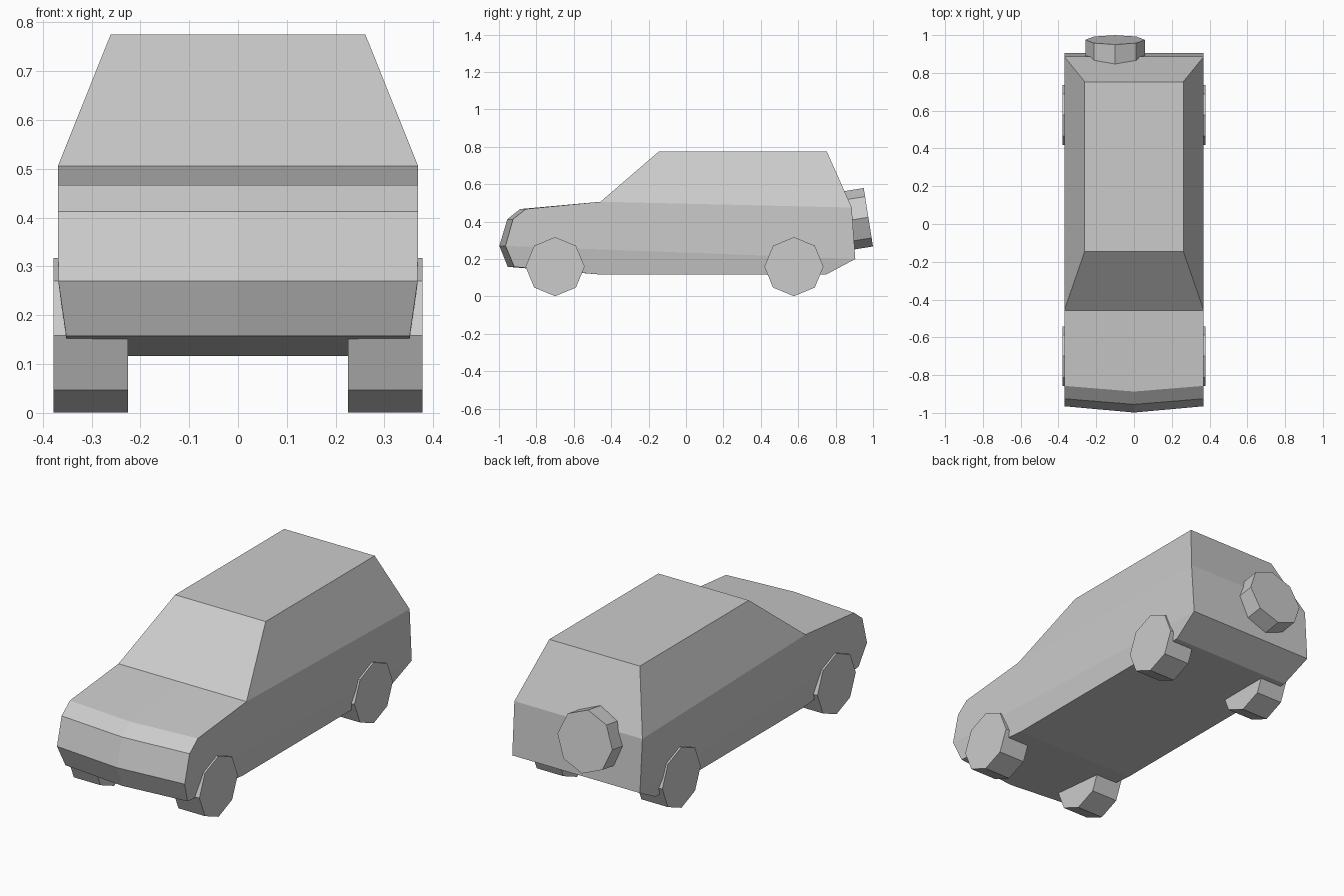
import bpy, bmesh, math
from mathutils import Matrix

if "Cube" in bpy.data.objects:
    bpy.data.objects.remove(bpy.data.objects["Cube"])


def finish(bm, name):
    bmesh.ops.recalc_face_normals(bm, faces=bm.faces)
    mesh = bpy.data.meshes.new(name)
    bm.to_mesh(mesh)
    bm.free()
    obj = bpy.data.objects.new(name, mesh)
    bpy.context.collection.objects.link(obj)
    return obj


# Car body: closed side profile (half width, y at side, y at centre, z)
profile = [
    (0.352, -0.918, -0.953, 0.158),  # 0 front bottom edge
    (0.368, -0.965, -0.998, 0.270),  # 1 bumper
    (0.369, -0.925, -0.955, 0.413),  # 2 nose
    (0.369, -0.857, -0.887, 0.467),  # 3 bonnet front
    (0.369, -0.457, -0.457, 0.506),  # 4 windscreen base
    (0.261, -0.145, -0.145, 0.775),  # 5 roof front
    (0.261, 0.753, 0.753, 0.775),    # 6 roof rear
    (0.369, 0.886, 0.886, 0.475),    # 7 rear waist
    (0.368, 0.905, 0.905, 0.200),    # 8 rear bumper
    (0.350, 0.750, 0.750, 0.117),    # 9 floor rear
    (0.350, -0.460, -0.460, 0.117),  # 10 floor front
]
side_panels = [(4, 5, 6, 7), (1, 2, 3, 4, 7, 8), (0, 1, 8, 9, 10)]

bm = bmesh.new()
left = [bm.verts.new((-w, ys, z)) for w, ys, yc, z in profile]
mid = [bm.verts.new((0, yc, z)) for w, ys, yc, z in profile]
right = [bm.verts.new((w, ys, z)) for w, ys, yc, z in profile]
for i in range(len(profile)):
    j = (i + 1) % len(profile)
    bm.faces.new((left[i], mid[i], mid[j], left[j]))
    bm.faces.new((mid[i], right[i], right[j], mid[j]))
for panel in side_panels:
    for side in (left, right):
        bm.faces.new([side[k] for k in panel])
finish(bm, "car_body")


# Eight-sided wheels
def wheel(name, radius, width, matrix):
    bm = bmesh.new()
    bmesh.ops.create_cone(bm, cap_ends=True, segments=8, radius1=radius,
                          radius2=radius, depth=width)
    finish(bm, name).matrix_world = matrix


for end, y in (("front", -0.70), ("rear", 0.577)):
    for side, s in (("left", -1), ("right", 1)):
        wheel(f"{end}_{side}_wheel", 0.158, 0.153,
              Matrix.Translation((s * 0.3015, y, 0.159))
              @ Matrix.Rotation(math.pi / 2, 4, 'Y'))

# Spare wheel leaning with the tailgate
tilt = math.radians(9)
wheel("spare_wheel", 0.158, 0.153,
      Matrix.Translation((-0.1, 0.975, 0.423))
      @ Matrix.Rotation(tilt - math.pi / 2, 4, 'X')
      @ Matrix.Translation((0, 0, -0.0765)))
